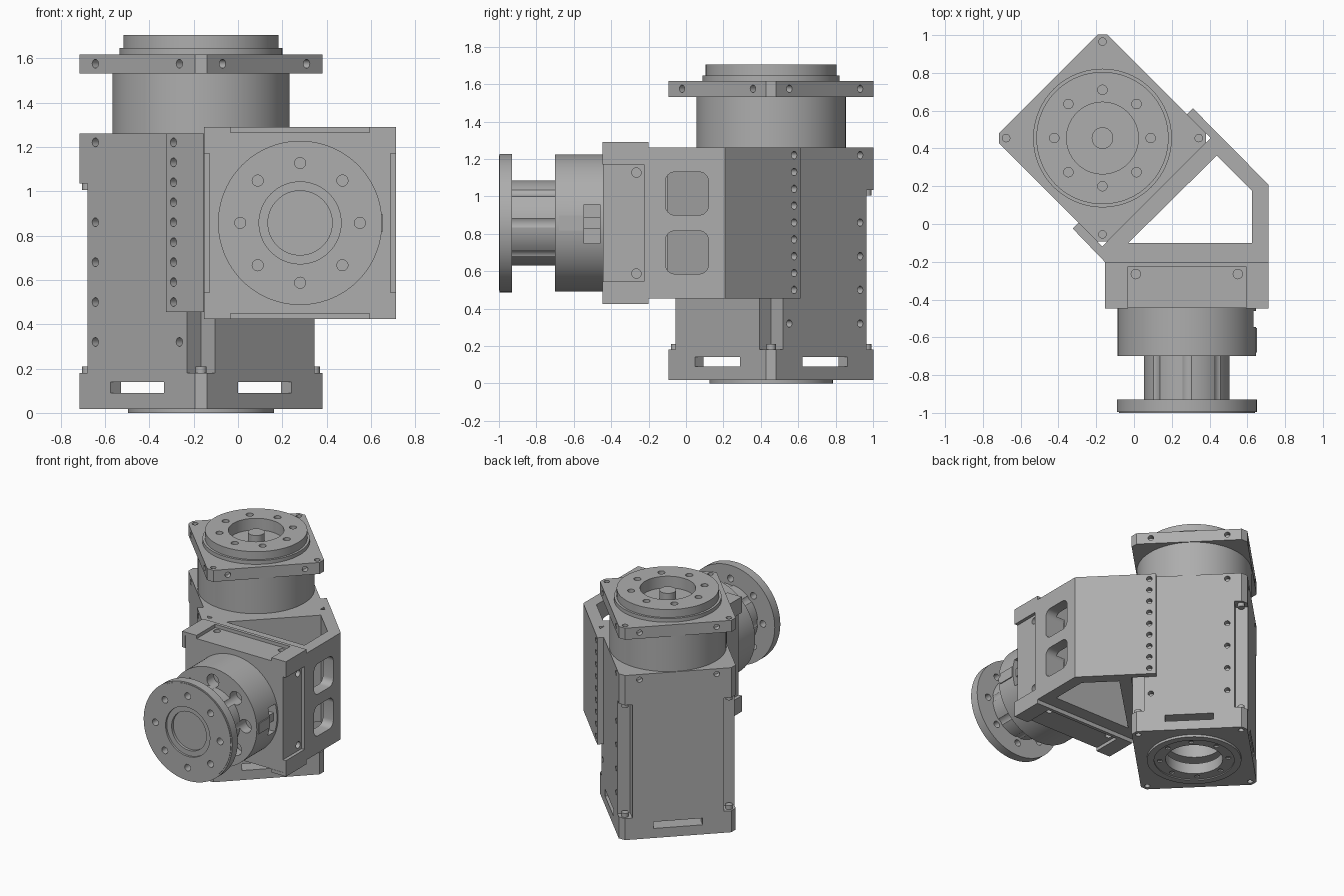
import bpy, bmesh
from math import cos, sin, pi, radians
from mathutils import Matrix, Vector

cube = bpy.data.objects.get("Cube")
if cube:
    bpy.data.objects.remove(cube)

metal = bpy.data.materials.new("plain grey metal")
metal.use_nodes = True
GREY = (0.42, 0.42, 0.42, 1)
metal.diffuse_color = GREY
metal.node_tree.nodes["Principled BSDF"].inputs["Base Color"].default_value = GREY

# Frames: the column is turned 45 degrees, the output axis points to the front
WORLD = Matrix()
COL = Matrix.Translation((-0.167, 0.455, 0)) @ Matrix.Rotation(radians(45), 4, 'Z')
OUT = Matrix.Translation((0.28, 0, 0.857)) @ Matrix.Rotation(radians(90), 4, 'X')
SIDE = Matrix.Rotation(radians(90), 4, 'Z') @ Matrix.Rotation(radians(90), 4, 'X')


def circle(r, x=0, y=0, n=64):
    return [(x + r * cos(2 * pi * i / n), y + r * sin(2 * pi * i / n)) for i in range(n)]


def ring(r, pitch, count, n=20):
    return [circle(r, *p, n) for p in circle(pitch, n=count)]


def rect(x0, x1, y0, y1):
    return [(x0, y0), (x1, y0), (x1, y1), (x0, y1)]


def turned(corner):
    """Repeat one corner's points around the four quarters."""
    pts = []
    for q in range(4):
        c, s = (1, 0, -1, 0)[q], (0, 1, 0, -1)[q]
        pts += [(x * c - y * s, x * s + y * c) for x, y in corner]
    return pts


def rounded(cx, cy, h, r):
    d = h - r
    arc = [(d + r * cos(a * pi / 12), d + r * sin(a * pi / 12)) for a in range(7)]
    return [(cx + x, cy + y) for x, y in turned(arc)]


def prism(bm, frame, pts, z0, z1):
    low = [bm.verts.new(frame @ Vector((x, y, z0))) for x, y in pts]
    high = [bm.verts.new(frame @ Vector((x, y, z1))) for x, y in pts]
    bm.faces.new(low[::-1])
    bm.faces.new(high)
    for i in range(len(pts)):
        j = (i + 1) % len(pts)
        bm.faces.new((low[i], low[j], high[j], high[i]))


def mesh_object(name, prisms):
    bm = bmesh.new()
    for p in prisms:
        prism(bm, *p)
    bmesh.ops.recalc_face_normals(bm, faces=bm.faces)
    me = bpy.data.meshes.new(name)
    bm.to_mesh(me)
    bm.free()
    me.materials.append(metal)
    ob = bpy.data.objects.new(name, me)
    bpy.context.collection.objects.link(ob)
    return ob


def part(name, solids, cuts=()):
    ob = mesh_object(name, solids)
    bpy.ops.object.select_all(action='DESELECT')
    ob.select_set(True)
    bpy.context.view_layer.objects.active = ob
    if cuts:
        cutter = mesh_object(name + "_cutter", cuts)
        cutter.hide_render = True
        mod = ob.modifiers.new("cut", 'BOOLEAN')
        mod.operation, mod.solver, mod.object = 'DIFFERENCE', 'EXACT', cutter
        mod.use_self = True
        bpy.ops.object.modifier_apply(modifier="cut")
        bpy.data.objects.remove(cutter)
    bpy.ops.object.shade_smooth_by_angle(angle=radians(30))
    return ob


def side_hole(frame, turn, dist, u, z, r=0.02, depth=0.04):
    """Bolt hole drilled into an upright face at the given turn and distance."""
    f = frame @ Matrix.Rotation(radians(turn), 4, 'Z') @ SIDE
    return (f, circle(r, u, z, 16), dist - depth, dist + 0.02)


A, CH, NOTCH, U = 0.406, 0.037, 0.089, 0.268
square = turned([(A, A - CH), (A - CH, A)])
stepped = turned([(A, A - NOTCH), (A - NOTCH, A - NOTCH), (A - NOTCH, A)])
corners = ring(0.02, 0.51, 4, 16)
corners = [[(x * cos(pi / 4) - y * sin(pi / 4), x * sin(pi / 4) + y * cos(pi / 4))
            for x, y in c] for c in corners]

# Column base with side slots, bore and bolt holes
part("column_base", [(COL, square, 0.018, 0.09)],
     [(COL, circle(0.2), 0, 0.2)]
     + [(COL, c, 0, 0.05) for c in corners])
part("base_ring", [(COL, circle(0.33), 0, 0.025)],
     [(COL, circle(0.2), -0.1, 0.1), (COL, circle(0.28), -0.1, 0.008)]
     + [(COL, c, -0.1, 0.02) for c in ring(0.018, 0.24, 8, 16)])
part("base_rim", [(COL, square, 0.09, 0.18)],
     [(COL, rect(-0.34, 0.34, -0.34, 0.34), 0, 0.14),
      (COL, rect(-0.17, 0.17, -0.6, 0.6), 0.05, 0.14),
      (COL, rect(-0.6, 0.6, -0.17, 0.17), 0.05, 0.14),
      (COL, circle(0.2), 0.1, 0.3)])

# Column body with notched corners and rows of bolt holes
rows = [0.32 + 0.18 * i for i in range(6)]
body_holes = [side_hole(COL, t, A, u, z) for t in (0, 180) for u in (-U, U) for z in rows if z < 1]
top_holes = [side_hole(COL, t, A, u, 1.22) for t in (0, 90, 180) for u in (-U, U)]
part("column_body", [(COL, stepped, 0.18, 1.035)], body_holes + [(COL, circle(0.2), 0.1, 0.6)])
part("column_head", [(COL, square, 1.035, 1.26)], top_holes)
mid = A - NOTCH / 2
part("corner_screws", [(COL, circle(0.025, x, y, 16), z, z + 0.03)
                       for x in (-mid, mid) for y in (-mid, mid) for z in (0.18, 1.005)])

# Upper drive: drum, square flange and output disc
part("upper_drum", [(COL, circle(0.4, n=96), 1.26, 1.53)])
part("upper_flange", [(COL, square, 1.53, 1.617)],
     [(COL, c, 1.56, 1.7) for c in corners]
     + [side_hole(COL, t, A, u, 1.575) for t in (0, 90, 180, 270) for u in (-U, U)])
part("upper_step", [(COL, circle(0.367, n=96), 1.617, 1.645)], [(COL, circle(0.19), 1.6, 1.7)])
part("upper_disc", [(COL, circle(0.35, n=96), 1.645, 1.705)],
     [(COL, circle(0.19), 1.6, 1.8)] + [(COL, c, 1.66, 1.8) for c in ring(0.025, 0.255, 8)])
part("upper_shaft", [(COL, circle(0.057, n=32), 1.6, 1.69)])


# Wedge bracket wrapping the column corner
def col_xy(x, y):
    return (COL @ Vector((x, y, 0))).xy[:]


T, END = 0.45, -0.228
outline = [col_xy(-T, END), (-0.155, -0.2), (0.712, -0.2), (0.712, 0.208), col_xy(T, END),
           col_xy(A, END), col_xy(A, -A), col_xy(-A, -A), col_xy(-A, END)]
window = [(-0.03, -0.1), (0.625, -0.1), (0.625, 0.175), (0.438, 0.362)]
plate_holes = [side_hole(COL, t, T, u, 0.5 + 0.09 * i)
               for t, u in ((0, -0.275), (180, 0.275)) for i in range(9)]
part("wedge_bracket", [(WORLD, outline, 0.455, 1.26)],
     [(WORLD, window, 0.3, 1.4)] + plate_holes
     + [(SIDE, rounded(0.005, z, 0.115, 0.05), 0.55, 0.8) for z in (0.7, 1.015)])

# Mounting block with raised corners
H = 0.433
part("mount_plate", [(OUT, rect(-H, H, -H, H), 0.2, 0.225)])
block_holes = []
for t in range(0, 360, 90):
    f = OUT @ Matrix.Rotation(radians(t), 4, 'Z') @ SIDE
    block_holes += [(f, circle(0.025, u, 0.265, 16), 0.37, 0.5) for u in (-0.27, 0.27)]
part("mount_block", [(OUT, rect(-0.408, 0.408, -0.408, 0.408), 0.225, 0.445)], block_holes)
corner_l = [(H, H), (H - 0.12, H), (H - 0.12, H - 0.025), (H - 0.025, H - 0.025),
            (H - 0.025, H - 0.12), (H, H - 0.12)]
part("mount_corners", [(OUT @ Matrix.Rotation(radians(t), 4, 'Z'), corner_l, 0.2, 0.447)
                       for t in range(0, 360, 90)])

# Front drive: drum with side pocket, scalloped neck and output disc
bores = [(OUT, c, 0.62, 0.95) for c in ring(0.05, 0.27, 8)]
part("front_drum", [(OUT, circle(0.367, n=96), 0.445, 0.7)],
     bores + [(OUT, rect(0.29, 0.5, -0.11, 0.1), 0.46, 0.545)])
part("pocket_plug", [(OUT, rect(0.28, 0.34, -0.03, 0.03), 0.46, 0.545)])
part("drum_key", [(OUT, rect(0.33, 0.372, -0.04, 0.04), 0.55, 0.68)])
part("front_neck", [(OUT, circle(0.228), 0.7, 0.93)], bores)
part("front_disc", [(OUT, circle(0.37, n=96), 0.93, 0.996), (OUT, circle(0.36, n=96), 0.996, 1.0)],
     [(OUT, circle(0.185), 0.985, 1.1), (OUT, circle(0.145), 0.965, 1.1)]
     + [(OUT, c, 0.9, 1.1) for c in ring(0.025, 0.27, 8)])
